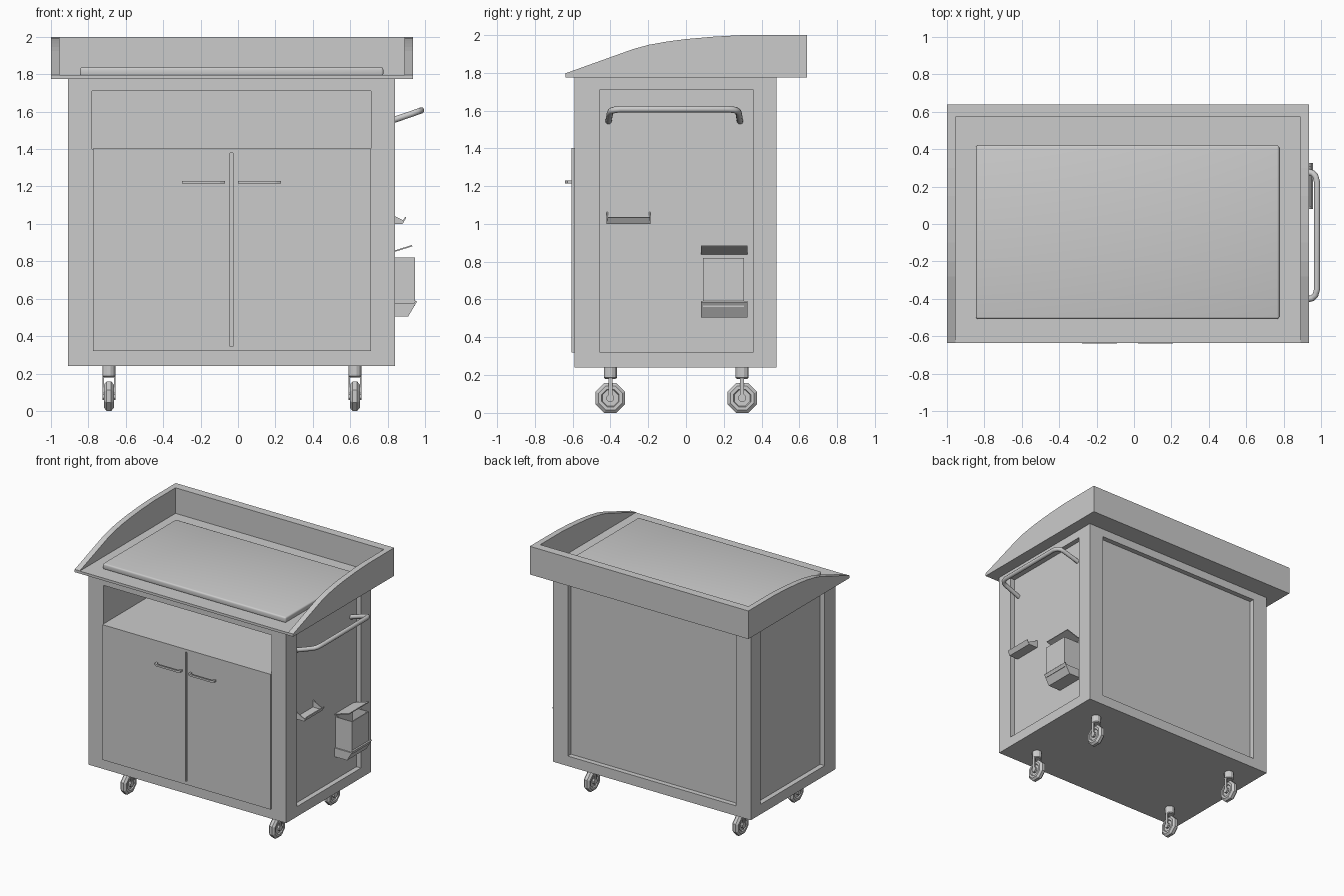
import bpy, bmesh, math
from mathutils import Vector

if "Cube" in bpy.data.objects:
    bpy.data.objects.remove(bpy.data.objects["Cube"])


def finish(name, bm, smooth=None):
    bmesh.ops.recalc_face_normals(bm, faces=bm.faces)
    me = bpy.data.meshes.new(name)
    bm.to_mesh(me)
    bm.free()
    ob = bpy.data.objects.new(name, me)
    bpy.context.collection.objects.link(ob)
    if smooth:
        activate(ob)
        bpy.ops.object.shade_smooth_by_angle(angle=math.radians(smooth))
    return ob


def activate(ob):
    bpy.ops.object.select_all(action='DESELECT')
    ob.select_set(True)
    bpy.context.view_layer.objects.active = ob


def prism(name, pts, axis, a, b):
    """Extrude a 2D profile along x (pts are y,z), y (x,z) or z (x,y)."""
    place = {'x': lambda p, t: (t, p[0], p[1]),
             'y': lambda p, t: (p[0], t, p[1]),
             'z': lambda p, t: (p[0], p[1], t)}[axis]
    bm = bmesh.new()
    face = bm.faces.new([bm.verts.new(place(p, a)) for p in pts])
    ext = bmesh.ops.extrude_face_region(bm, geom=[face])
    move = Vector(place((0, 0), b - a))
    bmesh.ops.translate(bm, vec=move, verts=[v for v in ext['geom'] if isinstance(v, bmesh.types.BMVert)])
    return finish(name, bm)


def box(name, x0, x1, y0, y1, z0, z1):
    return prism(name, [(x0, y0), (x1, y0), (x1, y1), (x0, y1)], 'z', z0, z1)


def cut(ob, *bounds):
    """Subtract boxes from an object."""
    for b in bounds:
        cutter = box("cutter", *b)
        cutter.hide_render = True
        mod = ob.modifiers.new("cut", 'BOOLEAN')
        mod.operation, mod.solver, mod.object = 'DIFFERENCE', 'EXACT', cutter
        activate(ob)
        bpy.ops.object.modifier_apply(modifier=mod.name)
        bpy.data.objects.remove(cutter)


def lathe(name, profile, n, centre, axis):
    """Revolve (radius, offset) points around the x or z axis."""
    bm = bmesh.new()
    rings = []
    for r, h in profile:
        ring = []
        for i in range(n):
            t = math.tau * (i + 0.5) / n
            u, v = r * math.cos(t), r * math.sin(t)
            ring.append(bm.verts.new(Vector(centre) + Vector((h, u, v) if axis == 'x' else (u, v, h))))
        rings.append(ring)
    for p, q in zip(rings, rings[1:]):
        for i in range(n):
            j = (i + 1) % n
            bm.faces.new((p[i], p[j], q[j], q[i]))
    bm.faces.new(rings[0])
    bm.faces.new(rings[-1])
    return finish(name, bm)


# Cabinet with recessed side and back panels and an open front shelf
cabinet = box("cabinet", -0.91, 0.84, -0.59, 0.48, 0.24, 1.777)
cut(cabinet,
    (0.80, 1.0, -0.455, 0.355, 0.32, 1.71),
    (-1.1, -0.87, -0.455, 0.355, 0.32, 1.71),
    (-0.78, 0.71, 0.44, 0.7, 0.32, 1.71),
    (-0.78, 0.71, -0.8, 0.39, 1.40, 1.71))

# Door panel with the slot between the leaves
doors = box("doors", -0.775, 0.71, -0.605, -0.589, 0.32, 1.402)
cut(doors, (-0.042, -0.026, -0.7, -0.594, 0.345, 1.38))

# Door pulls: shallow arches
for side, x0, x1 in (("left", -0.30, -0.07), ("right", 0.0, 0.23)):
    prism(side + "_door_pull",
          [(x0, -0.604), (x0, -0.628), (x0 + 0.025, -0.639), (x1 - 0.025, -0.639), (x1, -0.628), (x1, -0.604),
           (x1 - 0.015, -0.604), (x1 - 0.015, -0.62), (x1 - 0.03, -0.627),
           (x0 + 0.03, -0.627), (x0 + 0.015, -0.62), (x0 + 0.015, -0.604)], 'z', 1.215, 1.23)

# Top tray with curved side walls
tray = prism("top_tray",
             [(-0.637, 1.775), (-0.637, 1.797), (-0.28, 1.925), (-0.2, 1.947), (-0.1, 1.965), (0, 1.978),
              (0.15, 1.991), (0.3, 1.999), (0.64, 2.0), (0.64, 1.775)], 'x', -1.0, 0.935)
cut(tray, (-0.955, 0.89, -0.9, 0.573, 1.795, 2.2))

# Worktop slab
slab = box("worktop_slab", -0.845, 0.777, -0.508, 0.42, 1.79, 1.837)
bev = slab.modifiers.new("bevel", 'BEVEL')
bev.width, bev.segments = 0.012, 3
activate(slab)
bpy.ops.object.modifier_apply(modifier=bev.name)
bpy.ops.object.shade_smooth_by_angle(angle=math.radians(40))

# Tubular push handle on the right side
half = [(0.795, 0.348, 1.543), (0.93, 0.34, 1.589), (0.955, 0.334, 1.598), (0.97, 0.318, 1.603), (0.979, 0.285, 1.607)]
mid = -0.062
path = [(x, mid - d, z) for x, d, z in half] + [(x, mid + d, z) for x, d, z in reversed(half)]
crv = bpy.data.curves.new("push_handle", 'CURVE')
crv.dimensions = '3D'
crv.bevel_depth, crv.bevel_resolution, crv.use_fill_caps = 0.017, 3, True
sp = crv.splines.new('POLY')
sp.points.add(len(path) - 1)
for p, co in zip(sp.points, path):
    p.co = (*co, 1)
handle = bpy.data.objects.new("push_handle", crv)
bpy.context.collection.objects.link(handle)
activate(handle)
bpy.ops.object.convert(target='MESH')
bpy.ops.object.shade_smooth_by_angle(angle=math.radians(50))

# Small side ledge: floor with slanted lip, and two end plates
prism("ledge_floor", [(0.798, 1.0), (0.88, 1.0), (0.90, 1.035), (0.893, 1.037), (0.876, 1.008), (0.798, 1.008)],
      'y', -0.415, -0.19)
for y in (-0.42, -0.195):
    prism("ledge_end", [(0.798, 1.0), (0.88, 1.0), (0.888, 1.016), (0.798, 1.063)], 'y', y, y + 0.007)

# Side bin: open box, wider scoop at the base, tilted lid
bin_box = box("bin_box", 0.798, 0.947, 0.09, 0.307, 0.56, 0.82)
cut(bin_box, (0.806, 0.939, 0.098, 0.299, 0.6, 0.9))
prism("bin_scoop", [(0.798, 0.505), (0.91, 0.505), (0.957, 0.585), (0.95, 0.592), (0.94, 0.575), (0.798, 0.575)],
      'y', 0.08, 0.325)
prism("bin_lid", [(0.798, 0.838), (0.932, 0.88), (0.93, 0.887), (0.798, 0.846)], 'y', 0.08, 0.325)

# Four casters: stem, fork arms, low-poly wheel and axle
wheel_half = [(0.045, 0.016), (0.05, 0.026), (0.068, 0.026), (0.085, 0.012)]
wheel = [(r, -h) for r, h in wheel_half] + [(r, h) for r, h in reversed(wheel_half)]
for x in (-0.69, 0.625):
    for y in (-0.40, 0.297):
        lathe("caster_stem", [(0.028, 0.18), (0.036, 0.186), (0.036, 0.245)], 12, (x, y, 0), 'z')
        lathe("caster_wheel", wheel, 8, (x, y, 0.0786), 'x')
        lathe("caster_axle", [(0.022, -0.034), (0.022, 0.034)], 8, (x, y, 0.0786), 'x')
        for s in (-0.030, 0.030):
            box("caster_fork", x + s - 0.004, x + s + 0.004, y - 0.011, y + 0.011, 0.07, 0.19)
